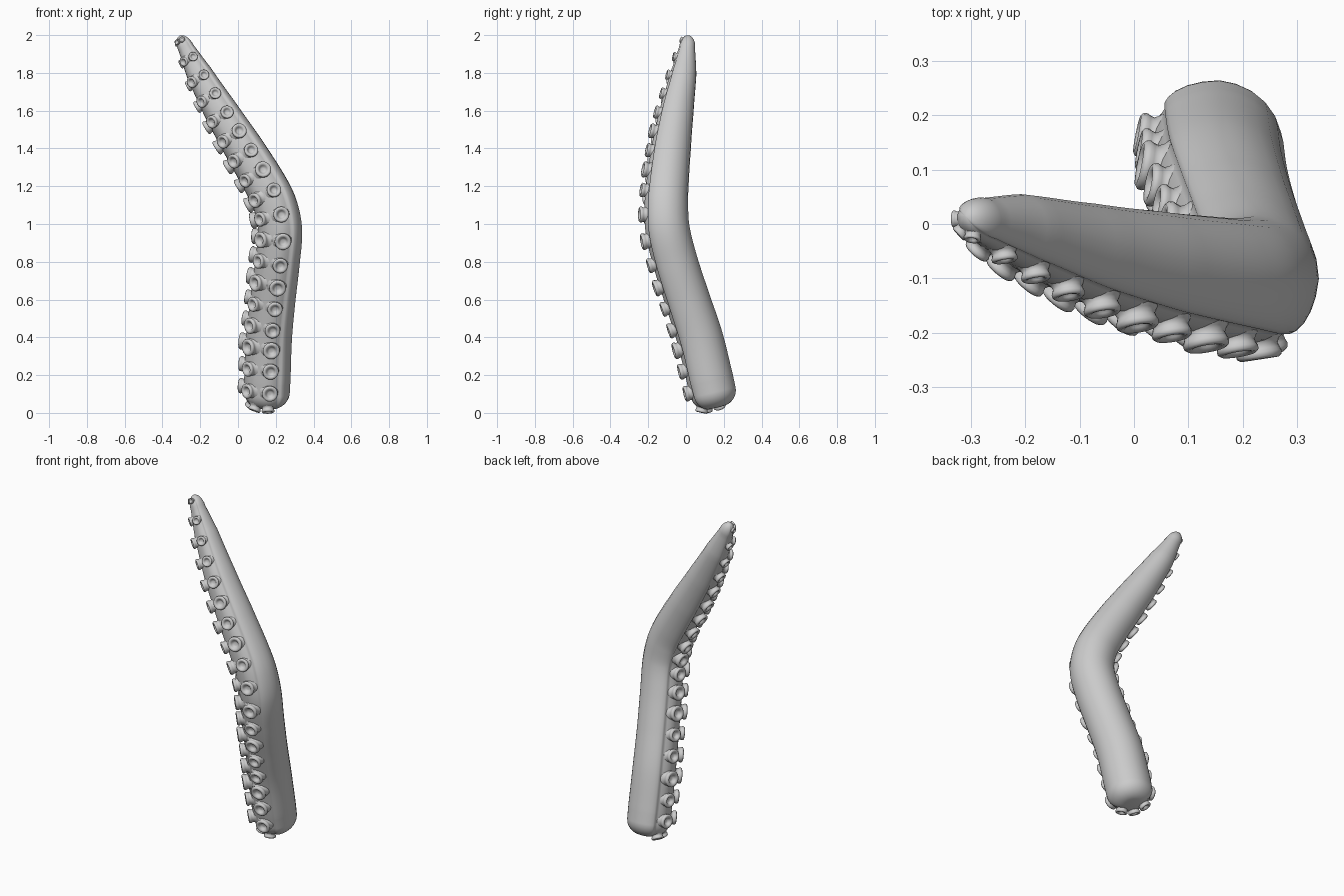
import bpy, bmesh, math, random
from mathutils import Vector, Matrix
from mathutils.geometry import interpolate_bezier

if "Cube" in bpy.data.objects:
    bpy.data.objects.remove(bpy.data.objects["Cube"])

random.seed(4)

# Spine: x, y, z, radius
KEYS = [(0.151, 0.142, 0.11, 0.122), (0.153, 0.125, 0.18, 0.124), (0.162, 0.071, 0.40, 0.123),
        (0.183, 0.006, 0.60, 0.12), (0.207, -0.058, 0.80, 0.119), (0.22, -0.099, 0.97, 0.118),
        (0.195, -0.106, 1.10, 0.116), (0.143, -0.10, 1.21, 0.113), (0.03, -0.08, 1.40, 0.105),
        (-0.093, -0.05, 1.60, 0.09), (-0.208, -0.013, 1.80, 0.068), (-0.275, 0.005, 1.93, 0.043)]
FACING = Vector((math.cos(math.radians(-137)), math.sin(math.radians(-137)), 0))


def sample_spine():
    pts = [Vector(k[:3]) for k in KEYS]
    out = []
    for i in range(len(pts) - 1):
        a, b = pts[i], pts[i + 1]
        m0 = (b - pts[i - 1]).normalized() if i else (b - a).normalized()
        m1 = (pts[i + 2] - a).normalized() if i + 2 < len(pts) else (b - a).normalized()
        d = (b - a).length / 3
        seg = interpolate_bezier(a, a + m0 * d, b - m1 * d, b, 9)
        for j in range(8):
            out.append((seg[j], KEYS[i][3] + (KEYS[i + 1][3] - KEYS[i][3]) * j / 8))
    out.append((pts[-1], KEYS[-1][3]))
    return out


spine = sample_spine()


def frame(i):
    a, b = spine[max(i - 1, 0)][0], spine[min(i + 1, len(spine) - 1)][0]
    t = (b - a).normalized()
    n = (FACING - t * FACING.dot(t)).normalized()
    return t, n, t.cross(n)


# Cross-section: angle from sucker side, radius factor (lip at about 85 degrees)
HALF = [(0, 0.97), (15, 0.96), (28, 0.94), (42, 0.97), (55, 0.99), (66, 0.98), (75, 0.97), (80, 0.97),
        (83, 1.03), (88, 1.05), (96, 1.05), (107, 1.03), (120, 1.01), (135, 1.01), (150, 1), (165, 1)]
SECTION = HALF + [(180, 1)] + [(360 - a, f) for a, f in reversed(HALF[1:])]


# Tentacle body, with rounded ends
def build_body():
    bm = bmesh.new()
    t0, n0, b0 = frame(0)
    t1, n1, b1 = frame(len(spine) - 1)
    c0, r0 = spine[0]
    c1, r1 = spine[-1]
    slices = []
    for k in range(9):
        u = math.radians(5 + 10 * k)
        slices.append((c0 - t0 * 0.084 * math.cos(u), r0 * (0.3 + 0.7 * math.sin(u)), n0, b0))
    for i, (c, r) in enumerate(spine):
        t, n, b = frame(i)
        slices.append((c, r, n, b))
    for k in range(1, 9):
        u = math.radians(11 * k)
        slices.append((c1 + t1 * 0.075 * math.sin(u), r1 * math.cos(u), n1, b1))
    rings = [[bm.verts.new(c + (n * math.cos(math.radians(a)) + b * math.sin(math.radians(a))) * r * f)
              for a, f in SECTION] for c, r, n, b in slices]
    m = len(SECTION)
    for p, q in zip(rings, rings[1:]):
        for j in range(m):
            bm.faces.new((p[j], p[(j + 1) % m], q[(j + 1) % m], q[j]))
    bm.faces.new(rings[0][::-1])
    bm.faces.new(rings[-1])
    return bm


# One sucker: a lathed cup on a flared stem
CUP = [(1.2, -0.3), (0.98, -0.08), (0.88, 0.12), (0.93, 0.3), (1.0, 0.45), (0.98, 0.63),
       (0.84, 0.74), (0.64, 0.7), (0.5, 0.56), (0.4, 0.34), (0.2, 0.28)]


def add_sucker(bm, pos, normal, size):
    rot = normal.to_track_quat('Z', 'Y').to_matrix().to_4x4()
    mat = Matrix.Translation(pos) @ rot
    seg = 20
    rings = [[bm.verts.new(mat @ Vector((r * size * math.cos(2 * math.pi * j / seg),
                                         r * size * math.sin(2 * math.pi * j / seg), h * size)))
              for j in range(seg)] for r, h in CUP]
    for p, q in zip(rings, rings[1:]):
        for j in range(seg):
            bm.faces.new((p[j], p[(j + 1) % seg], q[(j + 1) % seg], q[j]))
    bm.faces.new(rings[-1])


def build_suckers():
    bm = bmesh.new()
    # Three rows at even spacing along the spine
    dist, nxt = 0, 0.025
    for i in range(1, len(spine)):
        dist += (spine[i][0] - spine[i - 1][0]).length
        if dist < nxt:
            continue
        c, r = spine[i]
        t, n, b = frame(i)
        c = c - t * (dist - nxt)
        nxt += 0.119
        for deg in (-54, 0, 55):
            a = math.radians(deg)
            d = n * math.cos(a) + b * math.sin(a)
            add_sucker(bm, c + d * r * 0.97, d, (0.012 + r * 0.25) * random.uniform(0.92, 1.1))
    # Suckers wrapping under the base and at the tip
    t, n, b = frame(0)
    for deg in (-54, 0, 55):
        a = math.radians(deg)
        d = n * math.cos(a) + b * math.sin(a)
        add_sucker(bm, spine[0][0] + d * 0.075 - t * 0.068, (d * 0.5 - t).normalized(), 0.034)
    t, n, b = frame(len(spine) - 1)
    for deg in (-45, 0, 45):
        a = math.radians(deg)
        d = n * math.cos(a) + b * math.sin(a)
        add_sucker(bm, spine[-1][0] + d * 0.03 + t * 0.045, (d + t * 0.3).normalized(), 0.016)
    return bm


def finish(bm, name, angle):
    bmesh.ops.recalc_face_normals(bm, faces=bm.faces)
    me = bpy.data.meshes.new(name)
    bm.to_mesh(me)
    bm.free()
    ob = bpy.data.objects.new(name, me)
    bpy.context.collection.objects.link(ob)
    bpy.ops.object.select_all(action='DESELECT')
    ob.select_set(True)
    bpy.context.view_layer.objects.active = ob
    bpy.ops.object.shade_smooth_by_angle(angle=math.radians(angle))


finish(build_body(), "tentacle_body", 60)
finish(build_suckers(), "suckers", 60)
